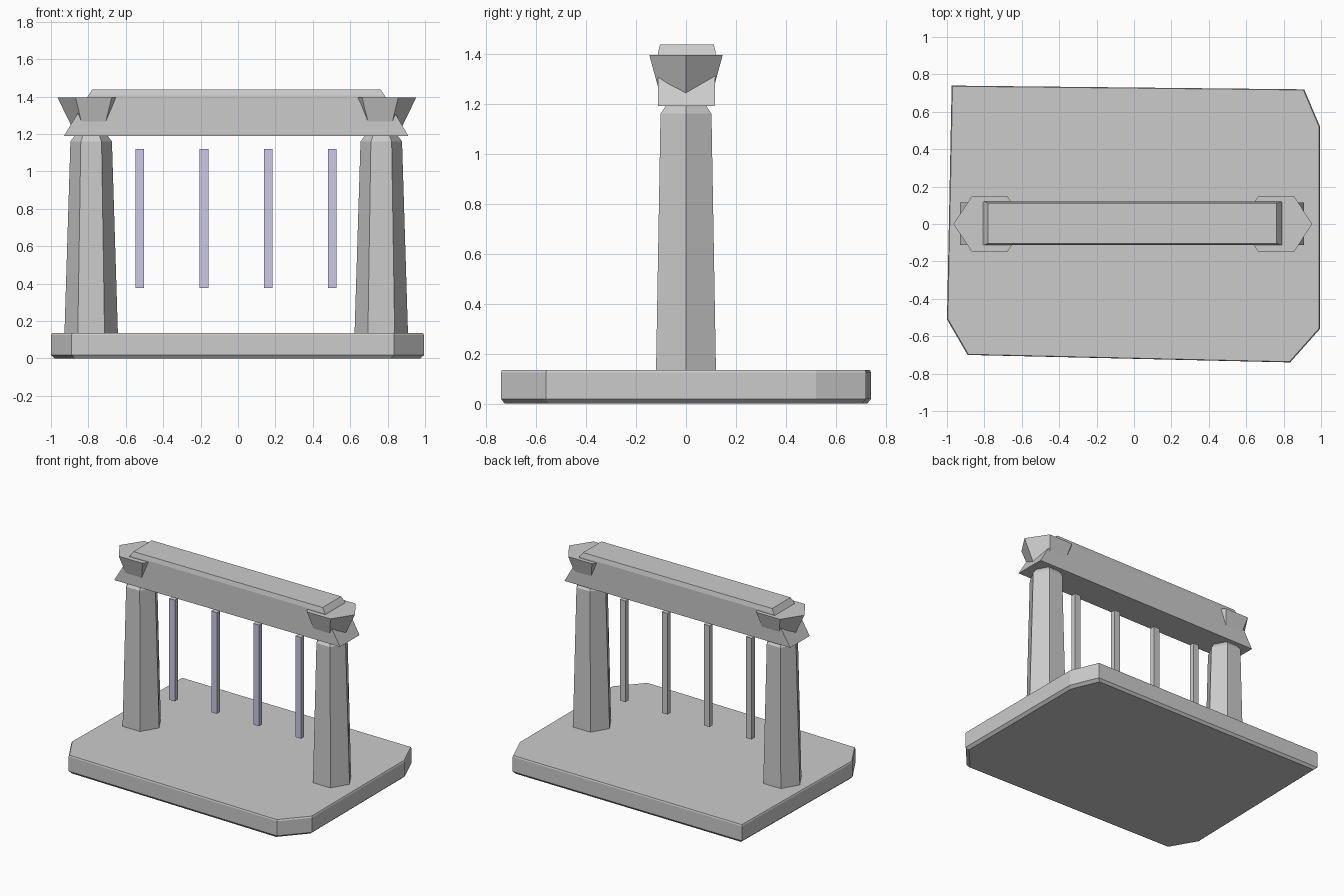
import bpy, math

if "Cube" in bpy.data.objects:
    bpy.data.objects.remove(bpy.data.objects["Cube"])


def material(name, rgb):
    m = bpy.data.materials.new(name)
    m.diffuse_color = (*rgb, 1.0)
    m.use_nodes = True
    m.node_tree.nodes["Principled BSDF"].inputs["Base Color"].default_value = m.diffuse_color
    return m


STONE = material("grey_stone", (0.60, 0.60, 0.60))
LILAC = material("pale_lilac", (0.60, 0.60, 0.82))


def loft(name, loops):
    """Closed solid through stacked outlines with equal point counts."""
    n = len(loops[0])
    verts = [p for loop in loops for p in loop]
    faces = [tuple(reversed(range(n))),
             tuple(range(len(verts) - n, len(verts)))]
    for k in range(len(loops) - 1):
        for i in range(n):
            j = (i + 1) % n
            faces.append((k * n + i, k * n + j, (k + 1) * n + j, (k + 1) * n + i))
    mesh = bpy.data.meshes.new(name)
    mesh.from_pydata(verts, [], faces)
    mesh.update()
    obj = bpy.data.objects.new(name, mesh)
    bpy.context.collection.objects.link(obj)
    mesh.materials.append(STONE)
    return obj


def hexagon(cx, z, rx, ry):
    """Six-sided outline with points along x; ry is the flat half depth."""
    return [(cx + rx * math.cos(a), ry * math.sin(a) / math.sin(math.pi / 3), z)
            for a in (i * math.pi / 3 for i in range(6))]


def rectangle(x0, x1, y0, y1, z):
    return [(x0, y0, z), (x1, y0, z), (x1, y1, z), (x0, y1, z)]


# Base slab: uneven chamfered corners, thin bevel underneath
outline = [(-1.0, -0.51), (-0.89, -0.70), (0.835, -0.74), (0.995, -0.56),
           (0.995, 0.52), (0.91, 0.72), (-0.975, 0.74)]
loft("base_slab", [[(x * s, y * s, z) for x, y in outline]
                   for s, z in ((0.98, 0.0), (1.0, 0.018), (1.0, 0.125), (0.995, 0.135))])

# Columns with narrowed necks, and flared capitals
for side, cx, cap_x in (("left", -0.785, -0.772), ("right", 0.766, 0.760)):
    loft(side + "_column", [hexagon(cx, 0.13, 0.143, 0.12),
                            hexagon(cx, 1.16, 0.111, 0.102),
                            hexagon(cx, 1.188, 0.09, 0.083),
                            hexagon(cx, 1.20, 0.09, 0.083)])
    loft(side + "_capital", [hexagon(cap_x, 1.23, 0.113, 0.102),
                             hexagon(cap_x, 1.395, 0.193, 0.147)])

# Lintel beam: sloping ends and a bevelled top
loft("lintel_beam", [rectangle(-0.93, 0.91, -0.112, 0.115, 1.19),
                     rectangle(-0.80, 0.785, -0.112, 0.119, 1.405),
                     rectangle(-0.78, 0.762, -0.104, 0.111, 1.437)])

# Hanging bars with a lilac front face
for i in range(4):
    x = -0.525 + i * 0.343
    bar = loft(f"hanging_bar_{i + 1}",
               [rectangle(x - 0.023, x + 0.023, -0.018, 0.018, z) for z in (0.375, 1.12)])
    bar.data.materials.append(LILAC)
    for face in bar.data.polygons:
        if face.normal.y < -0.5:
            face.material_index = 1
